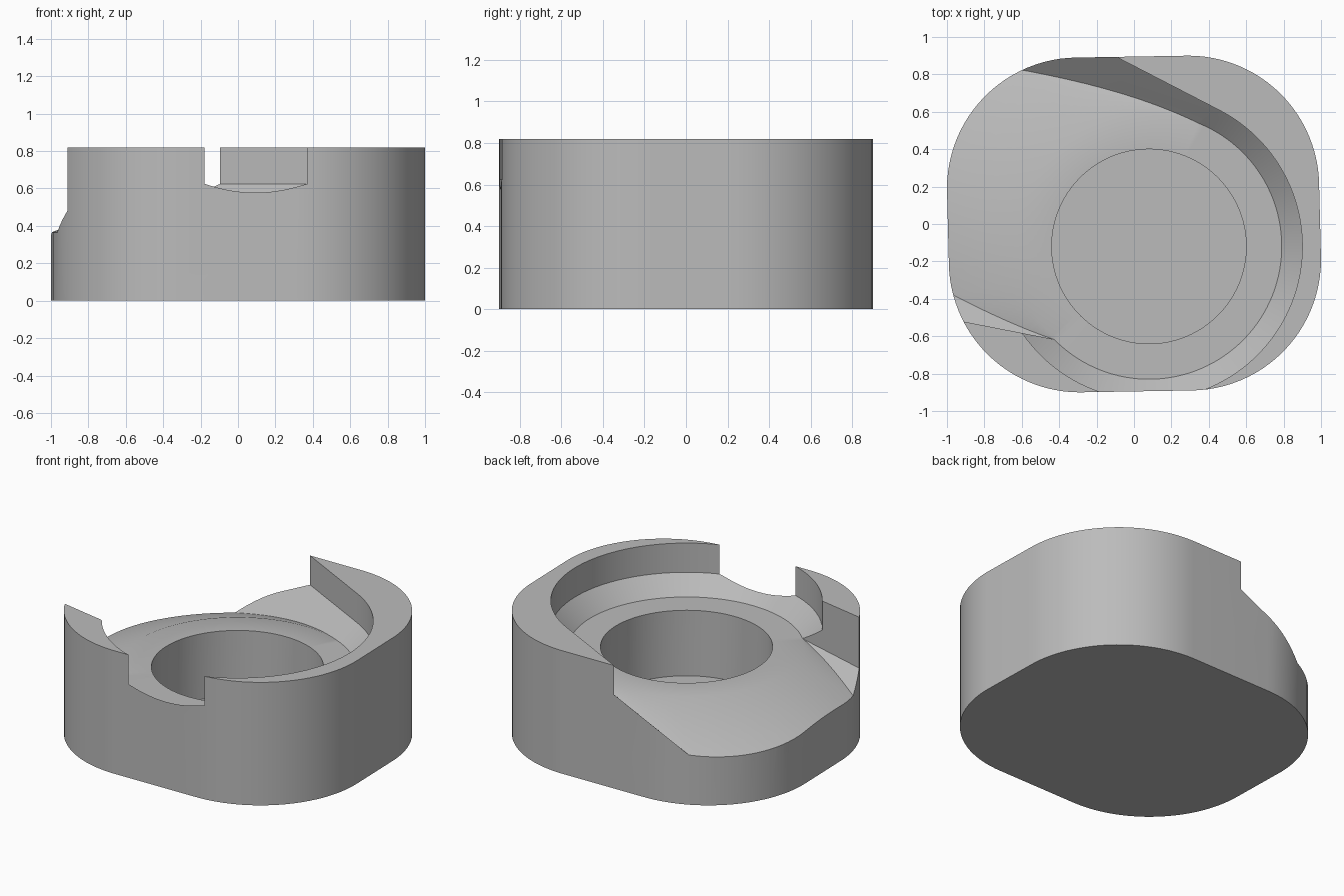
import bpy, bmesh
from math import cos, sin, pi, radians, atan2
from mathutils import Vector

if "Cube" in bpy.data.objects:
    bpy.data.objects.remove(bpy.data.objects["Cube"])

CENTRE = Vector((0.08, -0.12, 0))          # axis of the bore and seat
BACK = Vector((0.46, 0.89, 0)).normalized()  # direction of the chute's back wall
ALONG = Vector((-BACK.y, BACK.x, 0))       # direction in which the chute runs out
TOP = 0.82


def make_object(name, bm):
    bmesh.ops.recalc_face_normals(bm, faces=bm.faces)
    mesh = bpy.data.meshes.new(name)
    bm.to_mesh(mesh)
    bm.free()
    obj = bpy.data.objects.new(name, mesh)
    bpy.context.collection.objects.link(obj)
    return obj


def lathe(profile, steps=128):
    """Spin (radius, height) points about the bore axis."""
    bm = bmesh.new()
    verts = [bm.verts.new(CENTRE + BACK * r + Vector((0, 0, z))) for r, z in profile]
    edges = [bm.edges.new(pair) for pair in zip(verts, verts[1:])]
    bmesh.ops.spin(bm, geom=verts + edges, cent=CENTRE, axis=(0, 0, 1),
                   angle=2 * pi, steps=steps)
    bmesh.ops.remove_doubles(bm, verts=bm.verts, dist=0.0002)
    return bm


def keep_side(bm, point, normal):
    """Slice a solid and keep the side the normal points to."""
    cut = bmesh.ops.bisect_plane(bm, geom=bm.verts[:] + bm.edges[:] + bm.faces[:],
                                 plane_co=point, plane_no=normal, clear_inner=True)
    edges = [e for e in cut["geom_cut"] if isinstance(e, bmesh.types.BMEdge)]
    bmesh.ops.edgeloop_fill(bm, edges=edges)


# Block: four large round corners, slightly skewed
bm = bmesh.new()
outline = []
for i, (cx, cy) in enumerate([(0.29, 0.2), (-0.3, 0.19), (-0.29, -0.2), (0.3, -0.19)]):
    for k in range(25):
        a = (i + k / 24) * pi / 2
        outline.append(bm.verts.new((cx + 0.7 * cos(a), cy + 0.7 * sin(a), 0)))
base = bm.faces.new(outline)
top = bmesh.ops.extrude_face_region(bm, geom=[base])["geom"]
bmesh.ops.translate(bm, vec=(0, 0, TOP),
                    verts=[v for v in top if isinstance(v, bmesh.types.BMVert)])
block = make_object("block", bm)

# Round seat with a sloping rim, and the blind bore
seat = make_object("seat_cutter", lathe(
    [(0, 0.512), (0.71, 0.512), (0.82, 0.625), (0.82, 1), (0, 1)]))
bore = make_object("bore_cutter", lathe([(0, 0.075), (0.52, 0.075), (0.52, 1.1), (0, 1.1)]))

# Chute: falls away as a cone between two walls with sloping feet
bm = lathe([(0, 0.512), (0.71, 0.512), (1.6, 0.156), (1.6, 1.05), (0, 1.05)])
keep_side(bm, CENTRE, ALONG)
wall = CENTRE + BACK * 0.82
keep_side(bm, wall, -BACK)
keep_side(bm, wall + Vector((0, 0, 0.625)), Vector((0, 0, 1.0)) - BACK)
inner, outer = Vector((-0.41, -0.62, 0.512)), Vector((-0.92, -0.52, 0.48))
low = Vector((-0.97, -0.38, 0.365))
run = outer - inner
keep_side(bm, inner, Vector((-run.y, run.x, 0)) * (-1))
foot = run.cross(low - inner)
keep_side(bm, inner, foot if foot.z > 0 else -foot)
chute = make_object("chute_cutter", bm)

# Cut the block
bpy.context.view_layer.objects.active = block
for cutter in (seat, chute, bore):
    cutter.hide_render = True
    mod = block.modifiers.new(cutter.name, "BOOLEAN")
    mod.operation = "DIFFERENCE"
    mod.solver = "EXACT"
    mod.object = cutter
    bpy.ops.object.modifier_apply(modifier=mod.name)
    bpy.data.objects.remove(cutter)

# Plain grey finish
grey = bpy.data.materials.new("grey")
grey.use_nodes = True
colour = (0.5, 0.5, 0.5, 1)
grey.diffuse_color = colour
grey.node_tree.nodes["Principled BSDF"].inputs["Base Color"].default_value = colour
block.data.materials.clear()
block.data.materials.append(grey)

for obj in bpy.context.selected_objects:
    obj.select_set(False)
block.select_set(True)
bpy.ops.object.shade_smooth_by_angle(angle=radians(25))
